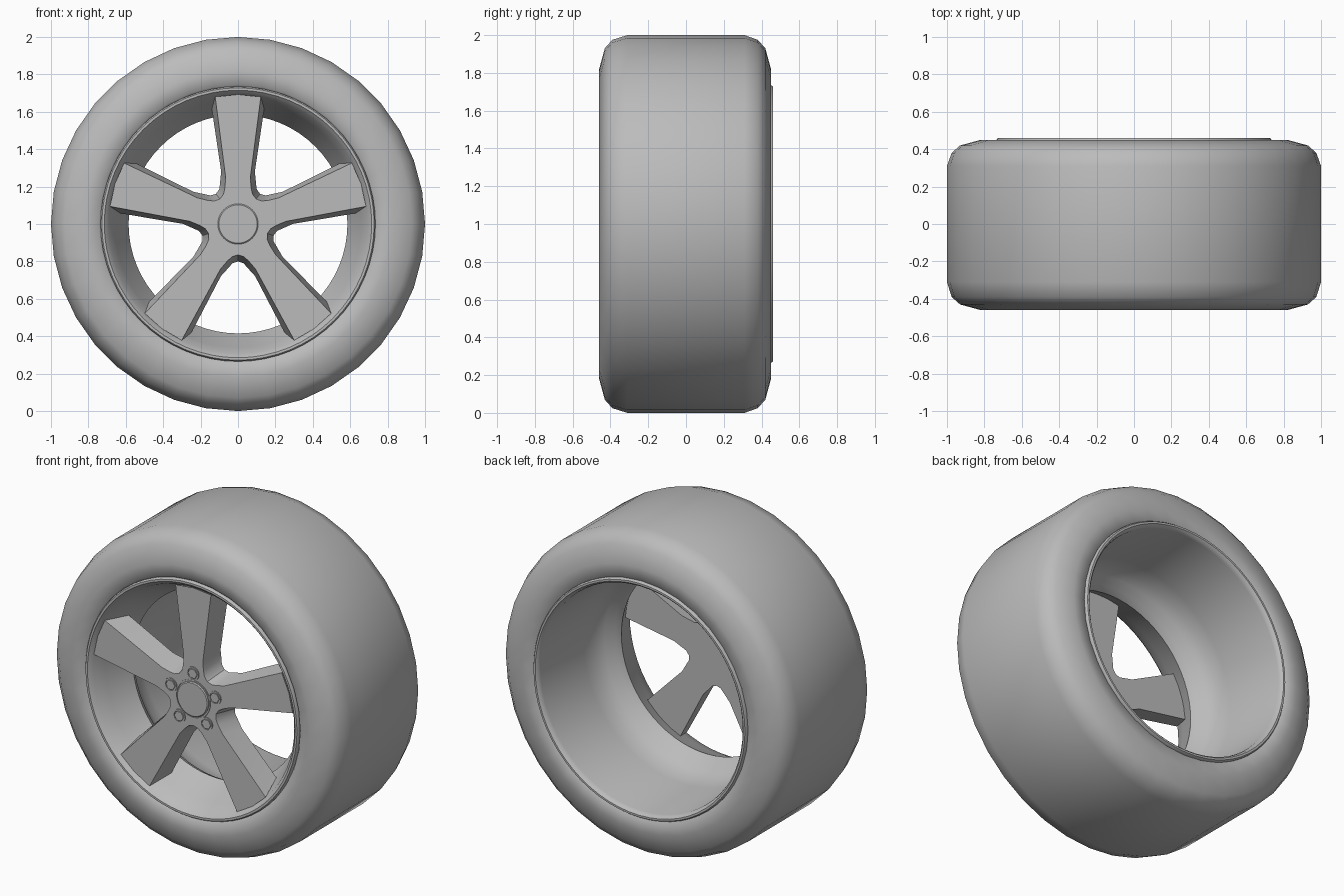
import bpy, bmesh
from math import sin, cos, pi, radians

cube = bpy.data.objects.get("Cube")
if cube:
    bpy.data.objects.remove(cube)

grey = bpy.data.materials.new("plain grey")
grey.use_nodes = True
color = (0.5, 0.5, 0.5, 1)
grey.diffuse_color = color
grey.node_tree.nodes["Principled BSDF"].inputs["Base Color"].default_value = color


def finish(name, bm, angle):
    bmesh.ops.remove_doubles(bm, verts=bm.verts, dist=0.0005)
    bmesh.ops.recalc_face_normals(bm, faces=bm.faces)
    mesh = bpy.data.meshes.new(name)
    bm.to_mesh(mesh)
    bm.free()
    mesh.materials.append(grey)
    obj = bpy.data.objects.new(name, mesh)
    bpy.context.collection.objects.link(obj)
    bpy.ops.object.select_all(action="DESELECT")
    obj.select_set(True)
    bpy.context.view_layer.objects.active = obj
    bpy.ops.object.shade_smooth_by_angle(angle=radians(angle))
    return obj


def lathe(name, profile, segments, cx=0, cz=1, angle=35):
    """Turn a closed (radius, y) profile around an axis along y."""
    bm = bmesh.new()
    rings = []
    for i in range(segments):
        a = 2 * pi * i / segments
        rings.append([bm.verts.new((cx + r * cos(a), y, cz + r * sin(a))) for r, y in profile])
    n = len(profile)
    for i in range(segments):
        p, q = rings[i], rings[(i + 1) % segments]
        for k in range(n):
            m = (k + 1) % n
            if profile[k][0] + profile[m][0] > 0:
                bm.faces.new((p[k], q[k], q[m], p[m]))
    return finish(name, bm, angle)


# Tyre
lathe("tyre", [
    (0.72, -0.42), (0.745, -0.45), (0.82, -0.46), (0.93, -0.43), (0.975, -0.39), (1, -0.31),
    (1, 0.31), (0.975, 0.38), (0.93, 0.42), (0.82, 0.45), (0.74, 0.445), (0.72, 0.42)], 36, angle=50)

# Rim with rolled lips, front dish and rear barrel
lathe("rim", [
    (0.735, -0.42), (0.735, -0.45), (0.728, -0.46), (0.715, -0.46), (0.706, -0.45), (0.692, -0.435),
    (0.66, -0.36), (0.585, -0.2), (0.605, -0.16), (0.645, -0.12), (0.675, -0.06), (0.69, 0.02),
    (0.7, 0.43), (0.706, 0.45), (0.716, 0.46), (0.728, 0.46), (0.735, 0.45), (0.735, 0.42)], 64)

# Five spokes and hub as one star, flaring towards the back
front_half = [(0.692, 0), (0.68, 0.122), (0.25, 0.066)]
back_half = [(0.64, 0), (0.615, 0.14), (0.28, 0.09)]


def star(bm, half, valley, y):
    """Outline of the spokes; valley is (angle, radius) points up to the middle."""
    pts = half + [(r * cos(radians(a)), r * sin(radians(a))) for a, r in valley]
    mirrored = [(r, -w) for r, w in reversed(pts[1:-1])]
    verts = []
    for i in range(5):
        a = pi / 2 + i * 2 * pi / 5
        for r, w in mirrored + pts:
            verts.append(bm.verts.new((r * cos(a) - w * sin(a), y, 1 + r * sin(a) + w * cos(a))))
    return verts


bm = bmesh.new()
f = star(bm, front_half, [(20, 0.205), (26, 0.177), (36, 0.165)], -0.44)
b = star(bm, back_half, [(23, 0.245), (28, 0.212), (36, 0.2)], -0.3)
bm.faces.new(f)
bm.faces.new(b)
for i in range(len(f)):
    j = (i + 1) % len(f)
    bm.faces.new((f[i], f[j], b[j], b[i]))
finish("spokes", bm, 30)

# Centre cap with a raised ring around it
lathe("hub_ring", [(0.112, -0.43), (0.112, -0.444), (0.119, -0.444), (0.119, -0.43)], 40)
lathe("centre_cap", [(0, -0.43), (0, -0.45), (0.102, -0.45), (0.108, -0.445), (0.108, -0.43)], 40)

# Wheel nuts, each in a raised collar
for i in range(5):
    a = pi / 2 + i * 2 * pi / 5
    x, z = 0.16 * cos(a), 1 + 0.16 * sin(a)
    lathe("nut_collar", [(0.034, -0.43), (0.034, -0.446), (0.041, -0.446), (0.041, -0.43)], 24, x, z)
    lathe("wheel_nut", [(0, -0.43), (0, -0.448), (0.031, -0.448), (0.031, -0.43)], 6, x, z)
